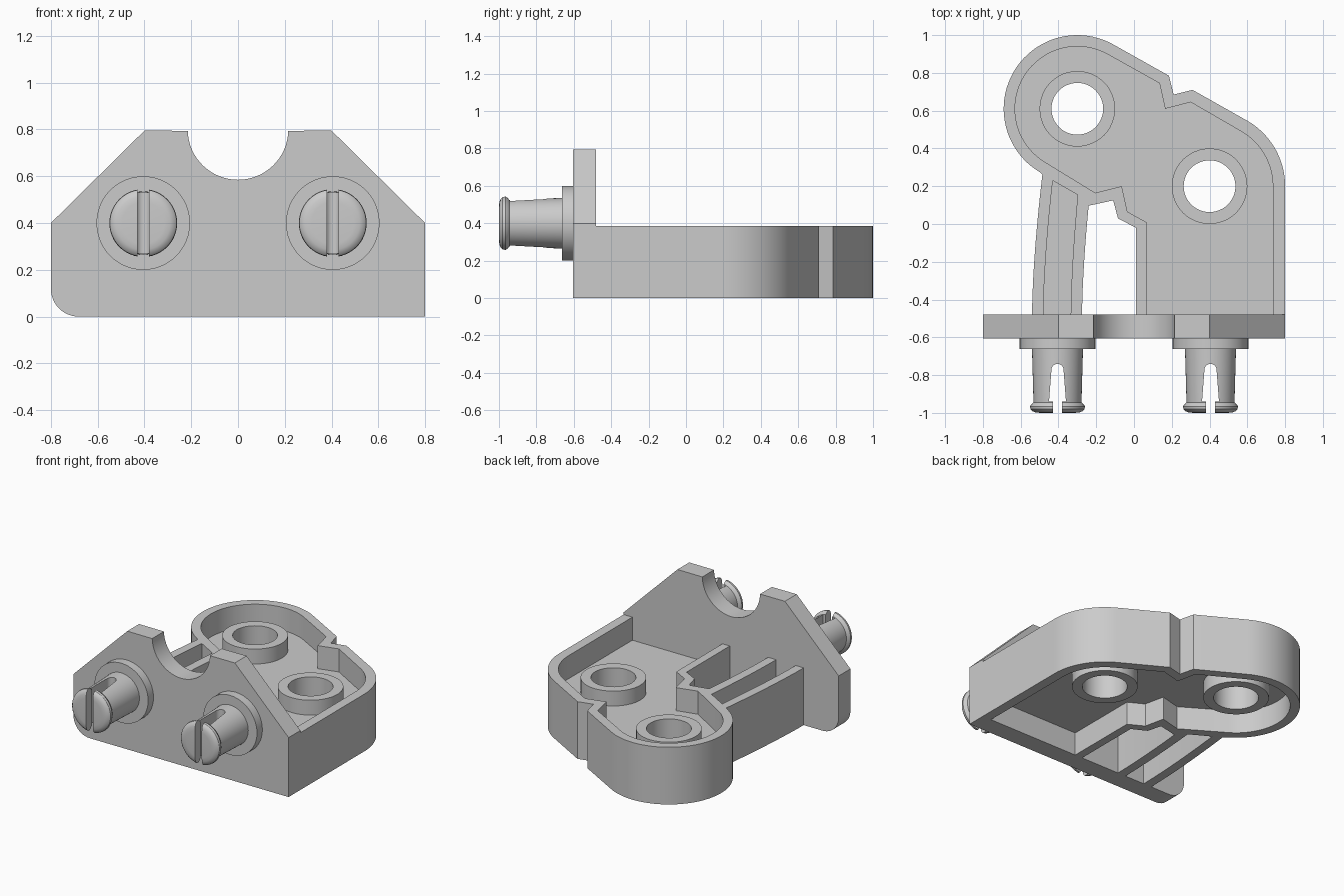
import bpy, bmesh
from math import sin, cos, radians, tau

if "Cube" in bpy.data.objects:
    bpy.data.objects.remove(bpy.data.objects["Cube"])


def arc(cx, cy, r, a0, a1, n=24):
    return [(cx + r * cos(radians(a0 + (a1 - a0) * i / n)),
             cy + r * sin(radians(a0 + (a1 - a0) * i / n))) for i in range(n + 1)]


def finish(bm, name):
    bmesh.ops.remove_doubles(bm, verts=bm.verts, dist=1e-5)
    bmesh.ops.recalc_face_normals(bm, faces=bm.faces)
    me = bpy.data.meshes.new(name)
    bm.to_mesh(me)
    bm.free()
    ob = bpy.data.objects.new(name, me)
    bpy.context.collection.objects.link(ob)
    return ob


def prism(name, pts, lo, hi, axis='z'):
    """Extrude a 2D outline along z (x, y points) or y (x, z points)."""
    bm = bmesh.new()
    put = (lambda p, h: (p[0], p[1], h)) if axis == 'z' else (lambda p, h: (p[0], h, p[1]))
    a = [bm.verts.new(put(p, lo)) for p in pts]
    b = [bm.verts.new(put(p, hi)) for p in pts]
    bm.faces.new(a)
    bm.faces.new(b)
    for i in range(len(pts)):
        j = (i + 1) % len(pts)
        bm.faces.new((a[i], a[j], b[j], b[i]))
    return finish(bm, name)


def lathe_y(name, cx, cz, prof, n=48):
    """Revolve (radius, y) points around a line parallel to y."""
    bm = bmesh.new()
    rings = [[bm.verts.new((cx + r * cos(tau * i / n), y, cz + r * sin(tau * i / n)))
              for i in range(n)] for r, y in prof]
    for p, q in zip(rings, rings[1:]):
        for i in range(n):
            j = (i + 1) % n
            bm.faces.new((p[i], p[j], q[j], q[i]))
    bm.faces.new(rings[0])
    bm.faces.new(rings[-1])
    return finish(bm, name)


def boolean(ob, tool, op='DIFFERENCE'):
    tool.hide_render = True
    m = ob.modifiers.new("bool", 'BOOLEAN')
    m.operation, m.object, m.solver = op, tool, 'EXACT'
    bpy.context.view_layer.objects.active = ob
    bpy.ops.object.modifier_apply(modifier=m.name)
    bpy.data.objects.remove(tool)


def rib_edge(x0, y0, x1, y1, n=8):
    """Gently bowed rib side, running vertical where it meets the plate."""
    return [(x0 + (x1 - x0) * (1 - (1 - i / n) ** 1.6), y0 + (y1 - y0) * i / n)
            for i in range(n + 1)]


H, BACK, FRONT = 0.385, -0.48, -0.605
FLOOR = (0.155, 0.23)
HOLES = [(-0.3, 0.61), (0.4, 0.2)]

# Bracket body: outer outline including the ribbed arm
outer = (arc(-0.3, 0.61, 0.39, 60, 240, 40)
         + rib_edge(-0.485, 0.262, -0.54, BACK)
         + rib_edge(-0.24, 0.097, -0.275, BACK)[::-1]
         + [(-0.11, 0.125), (-0.085, 0.03), (0.01, -0.02), (0.01, BACK), (0.8, BACK)]
         + arc(0.4, 0.2, 0.4, 0, 60)
         + [(0.31, 0.71), (0.21, 0.685), (0.185, 0.785)])
body = prism("bracket_body", outer, 0, H)

# Pockets above and below the web
pocket = (arc(-0.3, 0.61, 0.33, 60, 240, 40)
          + [(-0.205, 0.165), (-0.065, 0.2), (-0.035, 0.065), (0.065, 0.01),
             (0.065, -0.6), (0.735, -0.6)]
          + arc(0.4, 0.2, 0.335, 0, 60)
          + [(0.3, 0.645), (0.165, 0.61), (0.135, 0.745)])
rib_pocket = (rib_edge(-0.43, 0.23, -0.48, BACK) + [(-0.48, -0.6), (-0.335, -0.6)]
              + rib_edge(-0.298, 0.154, -0.335, BACK)[::-1])
for outline in (pocket, rib_pocket):
    for lo, hi in ((-0.1, FLOOR[0]), (FLOOR[1], 0.5)):
        boolean(body, prism("pocket_cutter", outline, lo, hi))

# Collars around the two through holes
for cx, cy in HOLES:
    boolean(body, prism("collar", arc(cx, cy, 0.2, 0, 360, 48)[:-1], 0.055, 0.33), 'UNION')
    boolean(body, prism("hole_cutter", arc(cx, cy, 0.137, 0, 360, 48)[:-1], -0.1, 0.5))

# Upright plate with round notch
plate = prism("mounting_plate",
              arc(-0.68, 0.12, 0.12, 180, 270, 12)
              + [(0.8, 0), (0.8, 0.4), (0.4, 0.795)]
              + arc(0, 0.8, 0.215, -1.5, -178.5, 32)
              + [(-0.4, 0.795), (-0.8, 0.4)], FRONT, BACK, 'y')

# Split snap pins with shoulder discs
parts = [body, plate]
for side, cx in (("left", -0.405), ("right", 0.405)):
    pin = lathe_y(side + "_snap_pin", cx, 0.4,
                  [(0.2, FRONT), (0.2, -0.662), (0.135, -0.662), (0.127, -0.945),
                   (0.138, -0.953), (0.145, -0.965), (0.143, -0.98), (0.133, -0.991),
                   (0.115, -0.998), (0.09, -1.0)])
    half = [(0.025, -1.05), (0.025, -0.94), (0.045, -0.94)]
    slot = ([(cx + x, y) for x, y in half]
            + arc(cx, -0.772, 0.032, 0, 180, 12)
            + [(cx - x, y) for x, y in half[::-1]])
    boolean(pin, prism("slot_cutter", slot, 0.1, 0.7))
    parts.append(pin)

bpy.ops.object.select_all(action='DESELECT')
for ob in parts:
    ob.select_set(True)
bpy.context.view_layer.objects.active = body
bpy.ops.object.shade_smooth_by_angle(angle=radians(30))
